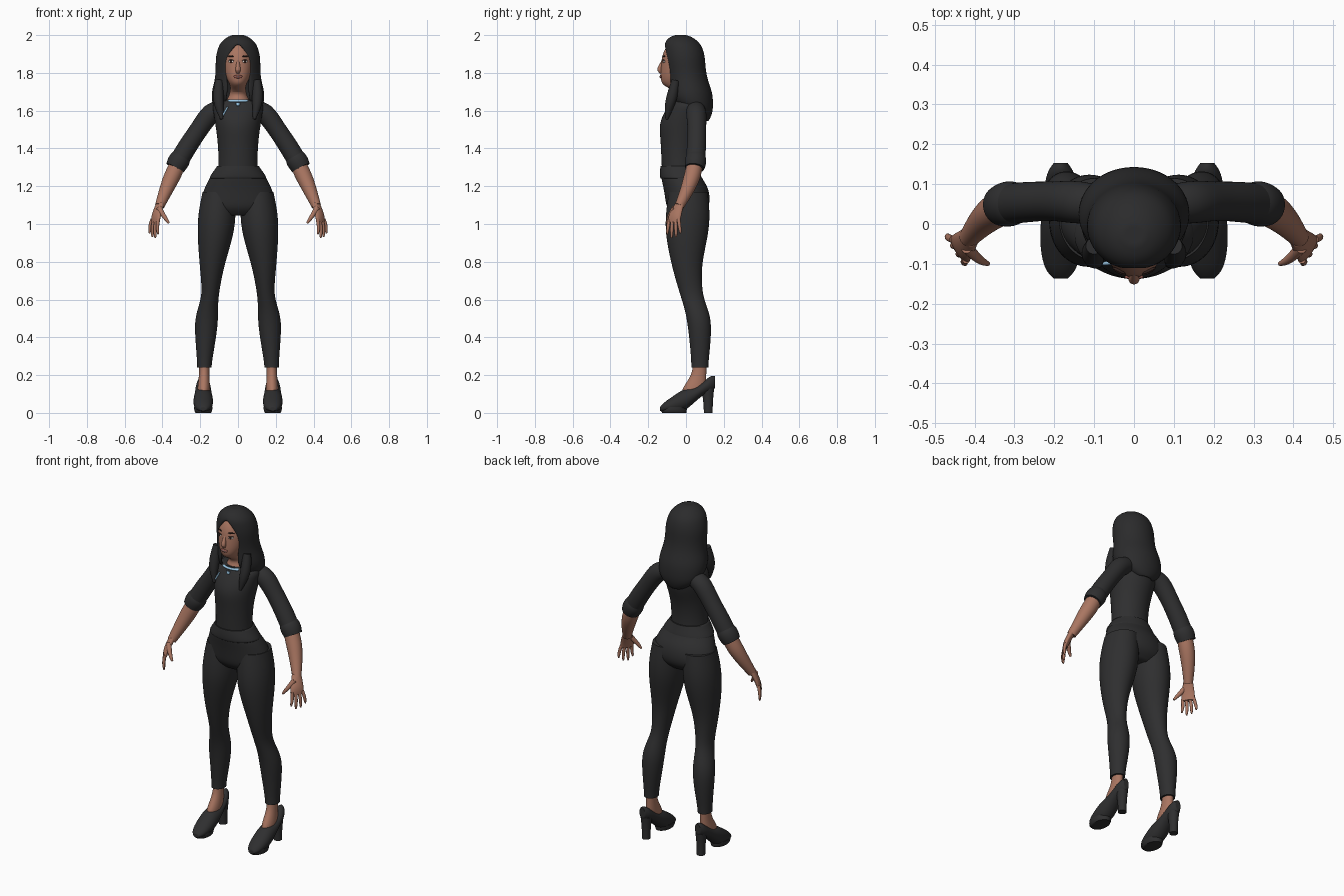
import bpy, bmesh, math
from mathutils import Vector, Matrix

if "Cube" in bpy.data.objects:
    bpy.data.objects.remove(bpy.data.objects["Cube"])


def material(name, r, g, b):
    mat = bpy.data.materials.new(name)
    mat.use_nodes = True
    mat.diffuse_color = (r, g, b, 1)
    mat.node_tree.nodes["Principled BSDF"].inputs["Base Color"].default_value = (r, g, b, 1)
    return mat


CLOTH = material("charcoal cloth", .028, .028, .029)
HAIR = material("black hair", .024, .024, .025)
SKIN = material("brown skin", .40, .18, .12)
LIP = material("rose lip", .30, .10, .08)
WHITE = material("soft white", .7, .66, .62)
DARK = material("dark brown", .03, .015, .012)
BLUE = material("light blue", .35, .62, .85)


def finish(name, bm, mat, mirror, levels, thickness=0):
    """Turn a bmesh into a smooth object with the shared modifiers."""
    bmesh.ops.recalc_face_normals(bm, faces=bm.faces)
    mesh = bpy.data.meshes.new(name)
    bm.to_mesh(mesh)
    bm.free()
    mesh.materials.append(mat)
    obj = bpy.data.objects.new(name, mesh)
    bpy.context.collection.objects.link(obj)
    if mirror:
        mod = obj.modifiers.new("mirror", 'MIRROR')
        mod.use_mirror_merge = False
    if thickness:
        mod = obj.modifiers.new("thickness", 'SOLIDIFY')
        mod.thickness = thickness
        mod.offset = -1
    if levels:
        mod = obj.modifiers.new("smooth", 'SUBSURF')
        mod.levels = mod.render_levels = levels
    bpy.ops.object.select_all(action='DESELECT')
    obj.select_set(True)
    bpy.context.view_layer.objects.active = obj
    bpy.ops.object.shade_smooth_by_angle(angle=math.radians(60))
    return obj


def skin_rings(name, rings, mat, mirror=False, closed=True, thickness=0):
    """Bridge rings of points; closed rings get crisp end caps."""
    bm = bmesh.new()
    crease = bm.edges.layers.float.new("crease_edge")
    rows = [[bm.verts.new(p) for p in ring] for ring in rings]
    n = len(rows[0])
    for low, high in zip(rows, rows[1:]):
        for i in range(n if closed else n - 1):
            j = (i + 1) % n
            bm.faces.new((low[i], low[j], high[j], high[i]))
    caps = [rows[0], rows[-1]] if closed else [rows[0]]
    for row in caps:
        for edge in bm.faces.new(row).edges:
            edge[crease] = 1
    if not closed:
        bmesh.ops.remove_doubles(bm, verts=bm.verts, dist=.0005)
    return finish(name, bm, mat, mirror, 2, thickness)


def ring(center, u, v, n=16):
    c, u, v = Vector(center), Vector(u), Vector(v)
    angles = [2 * math.pi * i / n for i in range(n)]
    return [c + u * math.cos(a) + v * math.sin(a) for a in angles]


def stack(name, rows, mat, mirror=False):
    """Level rings: height, centre x, centre y, half width, half depth."""
    rings = [ring((x, y, z), (rx, 0, 0), (0, ry, 0)) for z, x, y, rx, ry in rows]
    return skin_rings(name, rings, mat, mirror)


def tube(name, points, mat, mirror=False, n=12, side=(0, 1, 0)):
    """Round tube through points of x, y, z, radius."""
    path = [Vector(p[:3]) for p in points]
    rings = []
    for i, p in enumerate(path):
        t = (path[min(i + 1, len(path) - 1)] - path[max(i - 1, 0)]).normalized()
        u = t.cross(Vector(side)).normalized()
        rings.append(ring(p, u * points[i][3], u.cross(t) * points[i][3], n))
    return skin_rings(name, rings, mat, mirror)


def blob(name, loc, scale, mat, turn=0, mirror=True):
    bm = bmesh.new()
    m = Matrix.Translation(loc) @ Matrix.Rotation(turn, 4, 'Z') @ Matrix.Diagonal((*scale, 1))
    bmesh.ops.create_uvsphere(bm, u_segments=16, v_segments=10, radius=1, matrix=m)
    return finish(name, bm, mat, mirror, 0)


# Head with neck
stack("head", [
    (1.63, 0, -.005, .078, .078), (1.67, 0, 0, .052, .056), (1.70, 0, -.005, .043, .048),
    (1.73, 0, -.05, .04, .065), (1.75, 0, -.068, .052, .066), (1.79, 0, -.06, .07, .077),
    (1.84, 0, -.045, .08, .089), (1.89, 0, -.04, .082, .09), (1.94, 0, -.03, .07, .077),
    (1.975, 0, -.03, .035, .04)], SKIN)
tube("nose", [(0, -.122, 1.865, .007), (0, -.133, 1.838, .011),
              (0, -.142, 1.816, .016), (0, -.13, 1.802, .01)], SKIN)

# Face details
blob("eye", (.036, -.118, 1.86), (.015, .005, .007), WHITE, .45)
blob("iris", (.036, -.121, 1.86), (.007, .004, .007), DARK, .45)
blob("eyelid", (.036, -.12, 1.867), (.017, .005, .003), DARK, .45)
blob("eyebrow", (.038, -.117, 1.888), (.019, .004, .004), DARK, .45)
blob("lips", (0, -.133, 1.78), (.024, .007, .009), LIP, mirror=False)
blob("teeth", (0, -.1365, 1.781), (.015, .005, .002), WHITE, mirror=False)

# Hair shell, parted around the face: height, front, back, half width, half opening
hair_rows = [
    (2.0, -.055, .0, .03, 0), (1.99, -.09, .035, .06, 0), (1.96, -.115, .072, .094, 0),
    (1.93, -.118, .09, .108, .03), (1.88, -.117, .102, .12, .06), (1.82, -.107, .104, .118, .068),
    (1.76, -.1, .116, .123, .06), (1.70, -.1, .14, .142, .056), (1.64, -.08, .145, .14, .07),
    (1.59, 0, .142, .115, .05), (1.54, .07, .12, .04, .01)]
shell = []
for z, front, back, rx, gap in hair_rows:
    start = math.asin(gap / rx)
    angles = [start + (2 * math.pi - 2 * start) * i / 24 for i in range(25)]
    mid, ry = (front + back) / 2, (back - front) / 2
    shell.append([Vector((rx * math.sin(a), mid - ry * math.cos(a), z)) for a in angles])
skin_rings("hair", shell, HAIR, closed=False, thickness=.015)
tube("front_lock", [(.1, -.055, 1.76, .022), (.105, -.072, 1.68, .032),
                    (.1, -.09, 1.62, .026), (.086, -.102, 1.555, .008)], HAIR, True)

# Top and light blue collar
stack("top_body", [
    (1.29, 0, -.035, .108, .095), (1.36, 0, -.037, .105, .096), (1.45, 0, -.032, .111, .105),
    (1.53, 0, -.02, .123, .127), (1.60, 0, .0, .135, .113), (1.64, 0, .005, .14, .09),
    (1.66, 0, .005, .088, .08)], CLOTH)
arc = [math.radians(a) for a in range(-35, 36, 10)]
tube("collar", [(.085 * math.sin(a), -.08 * math.cos(a), 1.652, .007) for a in arc], BLUE, side=(0, 0, 1))
tube("collar_tab", [(0, -.09, 1.64, .012), (0, -.096, 1.625, .008)], BLUE)
tube("collar_strip", [(-.08, -.1, 1.575, .005), (-.055, -.098, 1.62, .005)], BLUE)

# Sleeves with a rolled cuff
tube("sleeve", [(.09, .05, 1.61, .048), (.145, .055, 1.592, .057), (.2, .058, 1.51, .049),
                (.262, .056, 1.42, .052), (.3, .052, 1.355, .052), (.328, .048, 1.31, .051)],
     CLOTH, True, 16)
tube("sleeve_cuff", [(.296, .053, 1.362, .05), (.306, .052, 1.345, .058),
                     (.322, .049, 1.32, .058), (.334, .046, 1.297, .052)], CLOTH, True, 16)

# Forearms and hands
tube("forearm", [(.315, .05, 1.33, .043), (.335, .04, 1.28, .046), (.357, .028, 1.235, .045),
                 (.387, 0, 1.165, .036), (.415, -.035, 1.095, .026)], SKIN, True)
spread = Vector((.54, .84, 0))
across = Vector((.84, -.54, 0))
palm = [((.41, -.03, 1.115), .026, .021), ((.424, -.048, 1.075), .034, .019),
        ((.434, -.06, 1.04), .04, .017), ((.438, -.064, 1.01), .039, .012)]
skin_rings("palm", [ring(c, spread * w, across * d) for c, w, d in palm], SKIN, True)
for label, offset, tip in (("index", -.031, .945), ("middle", -.011, .925),
                           ("ring", .01, .93), ("little", .03, .95)):
    root = Vector((.438, -.064, 1.025)) + spread * offset
    end = root + spread * offset * .35 + Vector((.008, 0, 0))
    middle = (root + end) / 2 + Vector((.006, 0, 0))
    tube(label + "_finger", [(*root.xy, 1.025, .0105), (*middle.xy, (1.025 + tip) / 2, .01),
                             (*end.xy, tip + .01, .008), (*end.xy, tip, .004)], SKIN, True, 8)
tube("thumb", [(.418, -.06, 1.085, .017), (.398, -.082, 1.05, .014),
               (.38, -.095, 1.025, .011), (.366, -.1, 1.005, .006)], SKIN, True, 8)

# Trousers
stack("trouser_hips", [
    (1.305, 0, -.035, .111, .1), (1.25, 0, -.028, .15, .108), (1.2, 0, -.002, .178, .121),
    (1.13, 0, .01, .203, .122), (1.08, 0, .008, .2, .112), (1.045, 0, .005, .13, .07)], CLOTH)
stack("waistband", [
    (1.307, 0, -.035, .113, .102), (1.28, 0, -.033, .132, .108), (1.245, 0, -.027, .157, .114),
    (1.24, 0, -.026, .15, .108)], CLOTH)
stack("trouser_leg", [
    (1.17, .1, .012, .09, .105), (1.06, .111, .01, .102, .12), (.95, .118, .005, .1, .118),
    (.8, .136, .002, .07, .084), (.7, .142, .015, .054, .07), (.62, .147, .03, .045, .06),
    (.55, .16, .055, .055, .063), (.48, .168, .071, .064, .065), (.38, .172, .075, .054, .057),
    (.28, .177, .074, .041, .047), (.24, .178, .073, .039, .046)], CLOTH, True)

# Feet and high heeled shoes
stack("ankle", [
    (.27, .178, .074, .028, .036), (.21, .179, .07, .027, .038), (.165, .18, .056, .031, .052),
    (.12, .182, .04, .035, .065), (.1, .182, .04, .03, .06)], SKIN, True)
# Shoe sections: distance along, bottom, top, half width
shoe_rows = [(-.137, .01, .032, .018), (-.115, .002, .058, .042), (-.06, 0, .095, .053),
             (-.01, .006, .13, .053), (.04, .05, .136, .047), (.09, .095, .162, .042),
             (.13, .11, .2, .036), (.153, .13, .195, .018)]
skin_rings("shoe", [ring((.184, y, (low + top) / 2), (w, 0, 0), (0, 0, (top - low) / 2))
                    for y, low, top, w in shoe_rows], CLOTH, True)
stack("shoe_sole", [(0, .184, -.062, .042, .065), (.012, .184, -.064, .049, .07),
                    (.03, .184, -.06, .05, .066)], CLOTH, True)
stack("shoe_heel", [(0, .182, .118, .024, .024), (.06, .182, .117, .024, .025),
                    (.13, .182, .115, .032, .035)], CLOTH, True)
